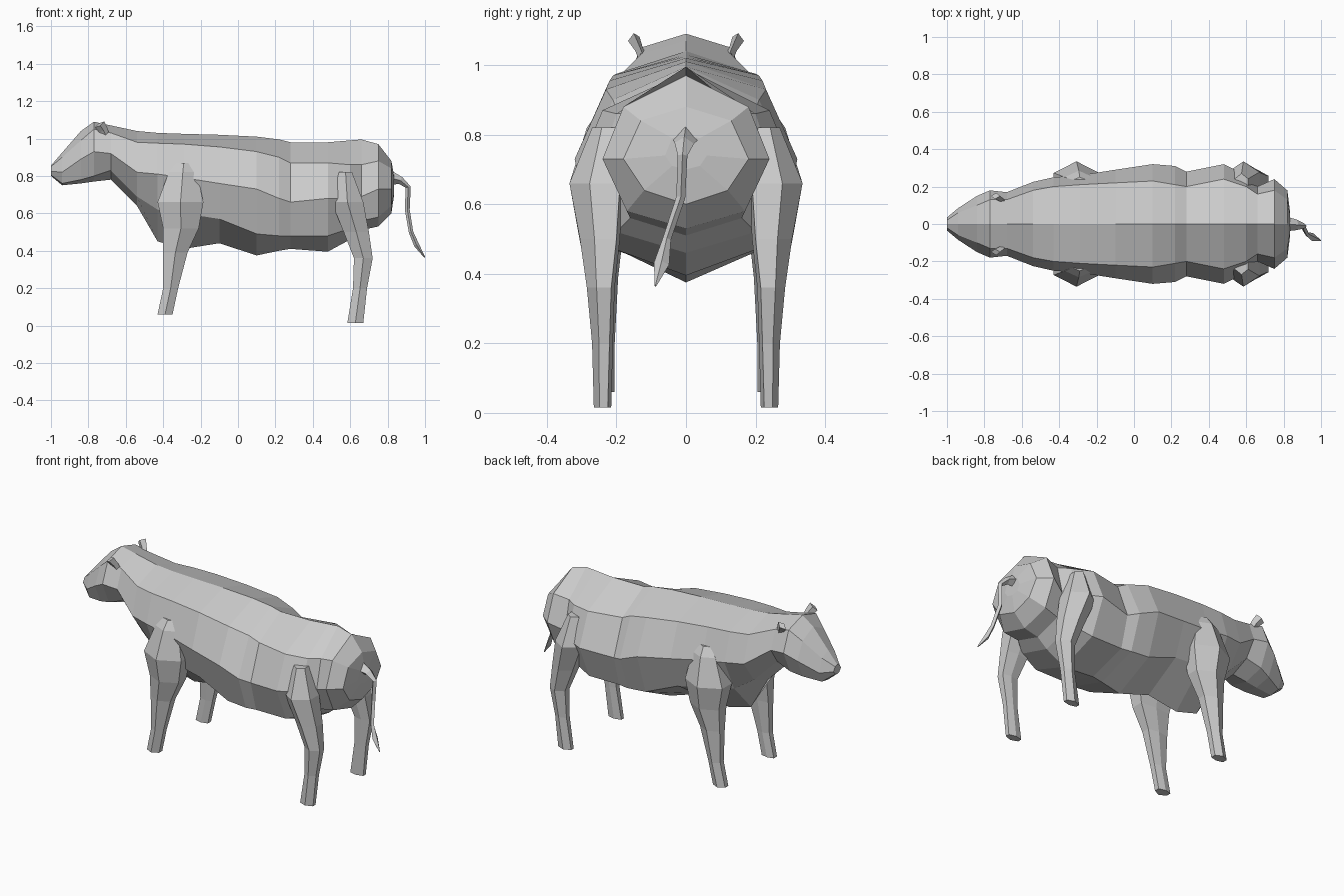
import bpy
import bmesh
from mathutils import Vector

default = bpy.data.objects.get("Cube")
if default:
    bpy.data.objects.remove(default, do_unlink=True)

hide = bpy.data.materials.new("plain grey")
hide.use_nodes = True
GREY = (0.6, 0.6, 0.6, 1)
hide.diffuse_color = GREY
hide.node_tree.nodes["Principled BSDF"].inputs["Base Color"].default_value = GREY


def loft(name, rings, cap_start=True, cap_end=True):
    """Skin a list of equal-length point rings into a flat-shaded object."""
    bm = bmesh.new()
    loops = [[bm.verts.new(point) for point in ring] for ring in rings]
    for first, second in zip(loops, loops[1:]):
        count = len(first)
        for i in range(count):
            j = (i + 1) % count
            bm.faces.new((first[i], first[j], second[j], second[i]))
    if cap_start:
        bm.faces.new(loops[0][::-1])
    if cap_end:
        bm.faces.new(loops[-1])
    bmesh.ops.recalc_face_normals(bm, faces=bm.faces)
    mesh = bpy.data.meshes.new(name)
    bm.to_mesh(mesh)
    bm.free()
    mesh.materials.append(hide)
    obj = bpy.data.objects.new(name, mesh)
    bpy.context.collection.objects.link(obj)
    return obj


def body_ring(x, top, upper_y, upper_z, side_y, side_z, low_y, low_z, bottom):
    """Eight-sided section with a ridge along the back and a keel below."""
    half = [(upper_y, upper_z), (side_y, side_z), (low_y, low_z)]
    right = [(x, -y, z) for y, z in half]
    left = [(x, y, z) for y, z in reversed(half)]
    return [(x, 0, top)] + right + [(x, 0, bottom)] + left


def leg_ring(z, front, back, inner, outer, side):
    """Six-sided leg section with a ridge on its outer face."""
    middle = (front + back) / 2
    near = inner + (outer - inner) * 0.6
    points = [(front, inner), (front, near), (middle, outer),
              (back, near), (back, inner), (middle, inner - 0.01)]
    return [(x, side * y, z) for x, y in points]


def tube(name, path, sides=4):
    """Thin faceted tube; each path entry is a position, width and depth."""
    rings = []
    points = [Vector(entry[0]) for entry in path]
    for i, (_, width, depth) in enumerate(path):
        along = points[min(i + 1, len(points) - 1)] - points[max(i - 1, 0)]
        across = Vector((0, 1, 0))
        across = (across - along * across.dot(along) / along.length_squared).normalized()
        normal = along.normalized().cross(across)
        rings.append([points[i] + across * width, points[i] + normal * depth,
                      points[i] - across * width, points[i] - normal * depth])
    return loft(name, rings)


# Shared sections where the head, torso and rump meet
neck = (-.68, 1.07, .13, 1.03, .17, .92, .11, .83, .78)
loin = (.6, .99, .2, .86, .26, .68, .2, .52, .46)

# Head: muzzle to nape
head = [
    (-1, .855, .02, .85, .035, .825, .02, .805, .8),
    (-.94, .925, .06, .9, .085, .82, .06, .76, .75),
    (-.84, 1.04, .1, .99, .15, .89, .1, .78, .76),
    (-.77, 1.09, .13, 1.05, .18, .93, .12, .8, .77),
    neck,
]
# Torso: deep chest, full belly, slight dip at the loin
torso = [
    neck,
    (-.54, 1.04, .18, .98, .225, .82, .13, .69, .64),
    (-.43, 1.03, .2, .975, .25, .81, .16, .62, .45),
    (-.29, 1.025, .21, .97, .26, .79, .2, .6, .41),
    (-.1, 1.02, .22, .955, .29, .76, .22, .57, .44),
    (.1, 1.01, .23, .93, .32, .73, .24, .49, .375),
    (.22, .995, .21, .9, .31, .68, .24, .48, .4),
    (.28, .98, .2, .87, .28, .66, .23, .48, .41),
    (.48, .98, .24, .87, .32, .68, .23, .48, .395),
    loin,
]
# Rump: pinched in front, rounded behind
rump = [
    loin,
    (.66, .995, .16, .86, .2, .69, .16, .56, .51),
    (.75, .97, .18, .88, .24, .73, .17, .58, .53),
    (.82, .88, .13, .84, .18, .73, .12, .64, .6),
    (.835, .8, .04, .79, .06, .74, .04, .71, .7),
]
loft("head", [body_ring(*row) for row in head], cap_end=False)
loft("torso", [body_ring(*row) for row in torso], False, False)
loft("rump", [body_ring(*row) for row in rump], cap_start=False)

# Legs: broad shoulder or thigh tapering to a narrow foot
front_leg = [
    (.87, -.33, -.25, .21, .25),
    (.82, -.37, -.22, .2, .285),
    (.66, -.43, -.185, .18, .335),
    (.52, -.4, -.21, .19, .31),
    (.39, -.4, -.27, .205, .285),
    (.2, -.4, -.32, .215, .27),
    (.06, -.43, -.35, .215, .265),
]
rear_leg = [
    (.82, .54, .61, .2, .27),
    (.66, .5, .67, .19, .335),
    (.5, .565, .7, .2, .305),
    (.36, .62, .72, .215, .285),
    (.2, .615, .69, .22, .27),
    (.015, .585, .67, .225, .265),
]
for side, label in ((1, "left"), (-1, "right")):
    for part, rows in (("front_leg", front_leg), ("rear_leg", rear_leg)):
        loft(f"{label}_{part}", [leg_ring(*row, side) for row in rows])
    # Small horn flaring at its tip
    tube(f"{label}_horn", [
        ((-.7, side * .115, 1.0), .014, .02),
        ((-.72, side * .135, 1.045), .012, .025),
        ((-.74, side * .15, 1.075), .018, .03),
    ])

# Tail: short root, hanging switch and a pointed tuft
tube("tail", [
    ((.81, 0, .79), .04, .04),
    ((.87, -.005, .775), .028, .02),
    ((.91, -.01, .74), .014, .014),
    ((.905, -.015, .62), .013, .013),
    ((.925, -.055, .5), .012, .012),
    ((.955, -.07, .43), .022, .014),
    ((.998, -.088, .365), .003, .003),
])
